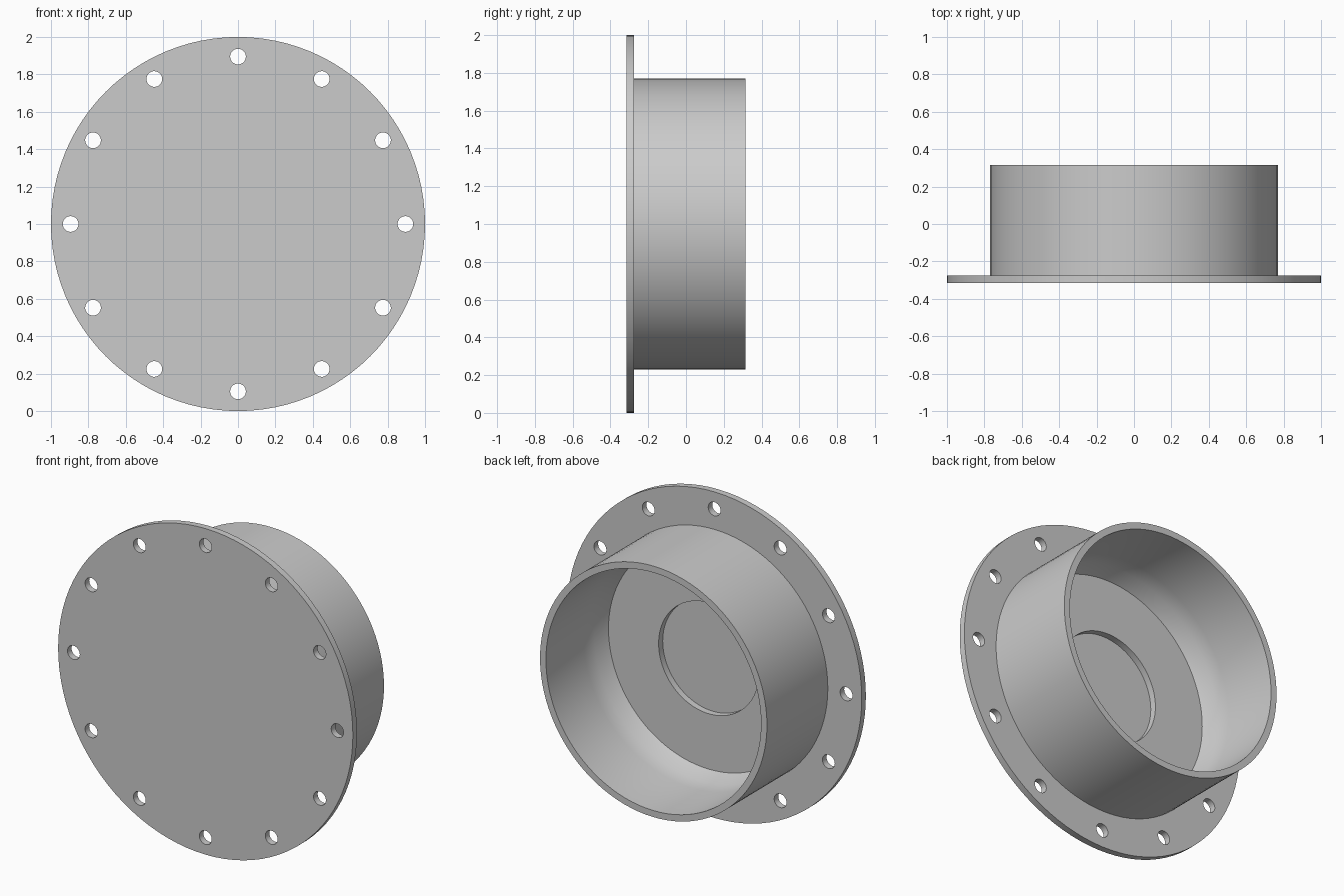
import bpy
import bmesh
import math
from mathutils import Vector, Matrix

cube = bpy.data.objects.get("Cube")
if cube:
    bpy.data.objects.remove(cube, do_unlink=True)

CENTRE = Vector((0, 0, 1))
STEPS = 96

grey = bpy.data.materials.new("plain grey")
grey.use_nodes = True
colour = (0.6, 0.6, 0.6, 1)
grey.diffuse_color = colour
grey.node_tree.nodes["Principled BSDF"].inputs["Base Color"].default_value = colour


def add_object(name, bm):
    bmesh.ops.recalc_face_normals(bm, faces=bm.faces)
    mesh = bpy.data.meshes.new(name)
    bm.to_mesh(mesh)
    bm.free()
    mesh.materials.append(grey)
    obj = bpy.data.objects.new(name, mesh)
    bpy.context.collection.objects.link(obj)
    return obj


def lathe(name, profile):
    """Turn (radius, y) points around the y axis through CENTRE."""
    bm = bmesh.new()
    verts = [bm.verts.new(CENTRE + Vector((r, y, 0))) for r, y in profile]
    edges = [bm.edges.new(pair) for pair in zip(verts, verts[1:])]
    bmesh.ops.spin(bm, geom=verts + edges, cent=CENTRE, axis=(0, 1, 0),
                   angle=math.tau, steps=STEPS)
    bmesh.ops.remove_doubles(bm, verts=bm.verts, dist=0.0001)
    return add_object(name, bm)


# Flange, cup wall, coved floor and shallow round recess as one turned solid
cover = lathe("flanged_cover", [
    (0, -0.315), (1, -0.315), (1, -0.275), (0.77, -0.275),
    (0.77, 0.315), (0.73, 0.315),
    (0.73, -0.05), (0.718, -0.135), (0.68, -0.22),
    (0.34, -0.22), (0.34, -0.26), (0, -0.26),
])

# Ring of bolt holes
HOLES = 12
bm = bmesh.new()
for i in range(HOLES):
    place = (Matrix.Translation(CENTRE)
             @ Matrix.Rotation(math.tau * i / HOLES, 4, 'Y')
             @ Matrix.Translation((0.895, -0.295, 0))
             @ Matrix.Rotation(math.pi / 2, 4, 'X'))
    bmesh.ops.create_cone(bm, cap_ends=True, segments=32, radius1=0.042,
                          radius2=0.042, depth=0.2, matrix=place)
cutter = add_object("bolt_hole_cutter", bm)
cutter.hide_render = True

bpy.ops.object.select_all(action='DESELECT')
cover.select_set(True)
bpy.context.view_layer.objects.active = cover
cut = cover.modifiers.new("bolt_holes", 'BOOLEAN')
cut.operation = 'DIFFERENCE'
cut.solver = 'EXACT'
cut.object = cutter
bpy.ops.object.modifier_apply(modifier=cut.name)
bpy.data.objects.remove(cutter, do_unlink=True)

bpy.ops.object.shade_smooth_by_angle(angle=math.radians(30))
